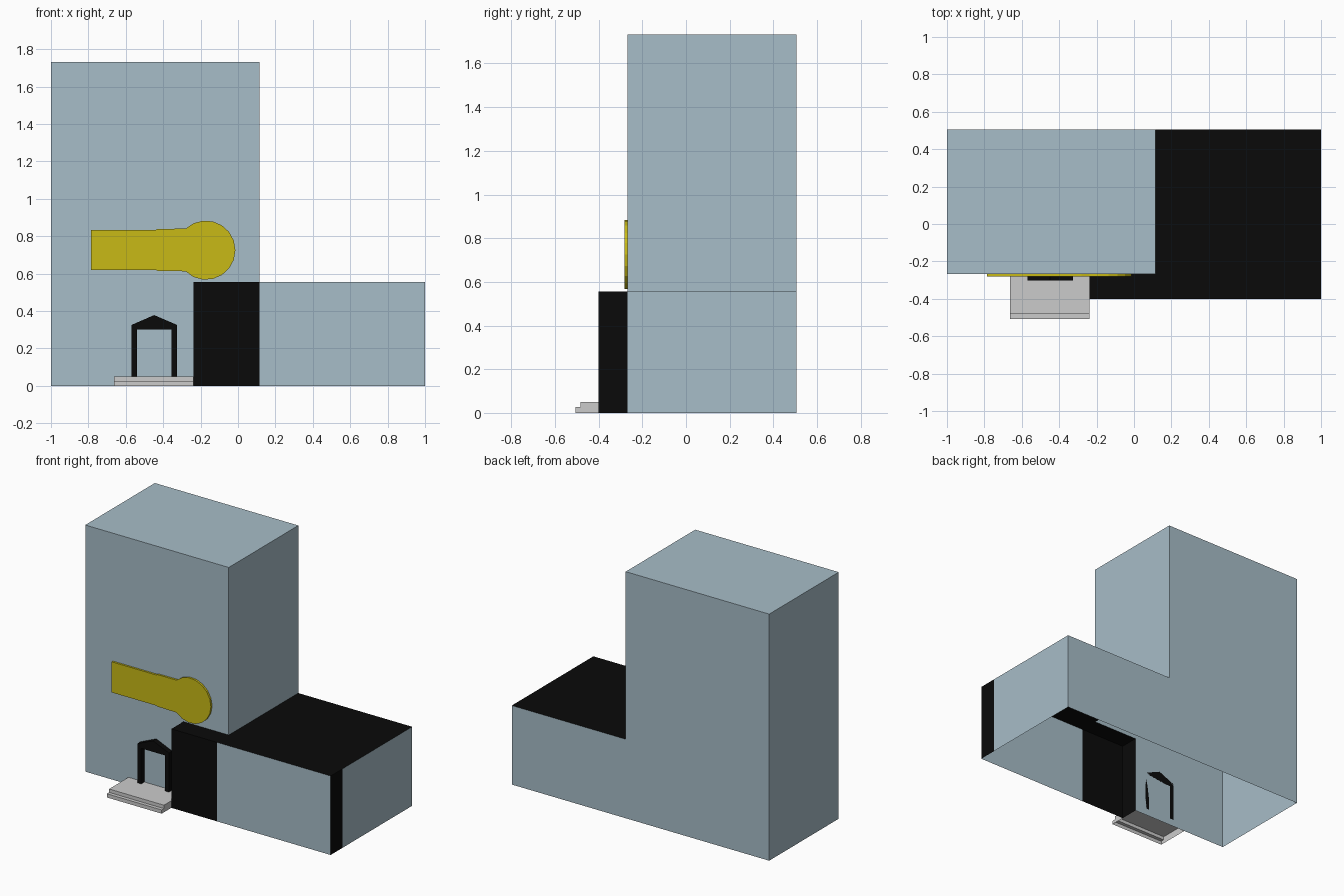
import bpy, bmesh
from math import cos, sin, radians

if "Cube" in bpy.data.objects:
    bpy.data.objects.remove(bpy.data.objects["Cube"])


def material(name, rgb):
    m = bpy.data.materials.new(name)
    m.diffuse_color = (*rgb, 1)
    m.use_nodes = True
    m.node_tree.nodes["Principled BSDF"].inputs["Base Color"].default_value = m.diffuse_color
    return m


BLUE = material("pale_blue", (0.39, 0.51, 0.58))
BLACK = material("black", (0.003, 0.003, 0.003))
YELLOW = material("yellow", (0.58, 0.49, 0.008))


def finish(name, bm, mat):
    bmesh.ops.remove_doubles(bm, verts=bm.verts, dist=1e-5)
    bmesh.ops.recalc_face_normals(bm, faces=bm.faces)
    mesh = bpy.data.meshes.new(name)
    bm.to_mesh(mesh)
    bm.free()
    if mat:
        mesh.materials.append(mat)
    ob = bpy.data.objects.new(name, mesh)
    bpy.context.collection.objects.link(ob)
    return ob


def at_x(x, pts):
    return [(x, a, b) for a, b in pts]


def at_y(y, pts):
    return [(a, y, b) for a, b in pts]


def at_z(z, pts):
    return [(a, b, z) for a, b in pts]


def rect(a0, a1, b0, b1):
    return [(a0, b0), (a1, b0), (a1, b1), (a0, b1)]


def extrude_front(name, pts, y0, y1, mat):
    """Solid plate from an x-z outline."""
    bm = bmesh.new()
    face = bm.faces.new([bm.verts.new(p) for p in at_y(y0, pts)])
    r = bmesh.ops.extrude_face_region(bm, geom=[face], use_keep_orig=True)
    verts = [v for v in r["geom"] if isinstance(v, bmesh.types.BMVert)]
    bmesh.ops.translate(bm, verts=verts, vec=(0, y1 - y0, 0))
    return finish(name, bm, mat)


# Main dimensions
LEFT, RIGHT, TOWER_R, ANNEX_L = -1.0, 1.0, 0.115, -0.237
FRONT, ANNEX_F, BACK = -0.267, -0.40, 0.505
TOP, LOW = 1.732, 0.555

# Building shell, one surface with two colours, open underneath
shell = [
    (at_y(FRONT, [(LEFT, 0), (ANNEX_L, 0), (ANNEX_L, LOW), (TOWER_R, LOW),
                  (TOWER_R, TOP), (LEFT, TOP)]), 0),
    (at_y(BACK, [(LEFT, 0), (RIGHT, 0), (RIGHT, LOW), (TOWER_R, LOW),
                 (TOWER_R, TOP), (LEFT, TOP)]), 0),
    (at_x(LEFT, rect(FRONT, BACK, 0, TOP)), 0),
    (at_x(TOWER_R, rect(FRONT, BACK, LOW, TOP)), 0),
    (at_z(TOP, rect(LEFT, TOWER_R, FRONT, BACK)), 0),
    (at_y(ANNEX_F, rect(TOWER_R, RIGHT, 0, LOW)), 0),
    (at_x(RIGHT, rect(FRONT, BACK, 0, LOW)), 0),
    (at_x(RIGHT, rect(ANNEX_F, FRONT, 0, LOW)), 1),
    (at_y(ANNEX_F, rect(ANNEX_L, TOWER_R, 0, LOW)), 1),
    (at_x(ANNEX_L, rect(ANNEX_F, FRONT, 0, LOW)), 1),
    (at_z(LOW, rect(ANNEX_L, TOWER_R, ANNEX_F, FRONT)), 1),
    (at_z(LOW, [(TOWER_R, ANNEX_F), (RIGHT, ANNEX_F), (RIGHT, FRONT),
                (RIGHT, BACK), (TOWER_R, BACK), (TOWER_R, FRONT)]), 1),
]
bm = bmesh.new()
for pts, slot in shell:
    bm.faces.new([bm.verts.new(p) for p in pts]).material_index = slot
building = finish("building_shell", bm, BLUE)
building.data.materials.append(BLACK)

# Wall sign: tapered bar ending in a faceted disc
cx, cz, r = -0.172, 0.725, 0.158
disc = [(cx + r * cos(radians(a)), cz + r * sin(radians(a)))
        for a in [-115 + 230 * i / 12 for i in range(13)]]
bar = [(-0.28, 0.84), (-0.43, 0.839), (-0.44, 0.834), (-0.785, 0.834),
       (-0.785, 0.619), (-0.44, 0.619), (-0.43, 0.615), (-0.28, 0.612)]
extrude_front("wall_sign", disc + bar, FRONT, -0.281, YELLOW)

# Door surround with a low gable
door = [(-0.57, 0.05), (-0.54, 0.05), (-0.54, 0.30), (-0.355, 0.30),
        (-0.355, 0.05), (-0.325, 0.05), (-0.325, 0.325), (-0.448, 0.378),
        (-0.57, 0.325)]
extrude_front("door_surround", door, FRONT, -0.303, BLACK)

# Entrance steps, open underneath
x0, x1 = -0.664, -0.238
profile = [(FRONT, 0.05), (-0.482, 0.05), (-0.482, 0.026), (-0.507, 0.026),
           (-0.507, 0)]
bm = bmesh.new()
for x in (x0, x1):
    bm.faces.new([bm.verts.new(p) for p in at_x(x, profile + [(FRONT, 0)])])
for a, b in zip(profile, profile[1:]):
    bm.faces.new([bm.verts.new(p) for p in
                  ((x0, *a), (x1, *a), (x1, *b), (x0, *b))])
finish("entrance_steps", bm, None)
